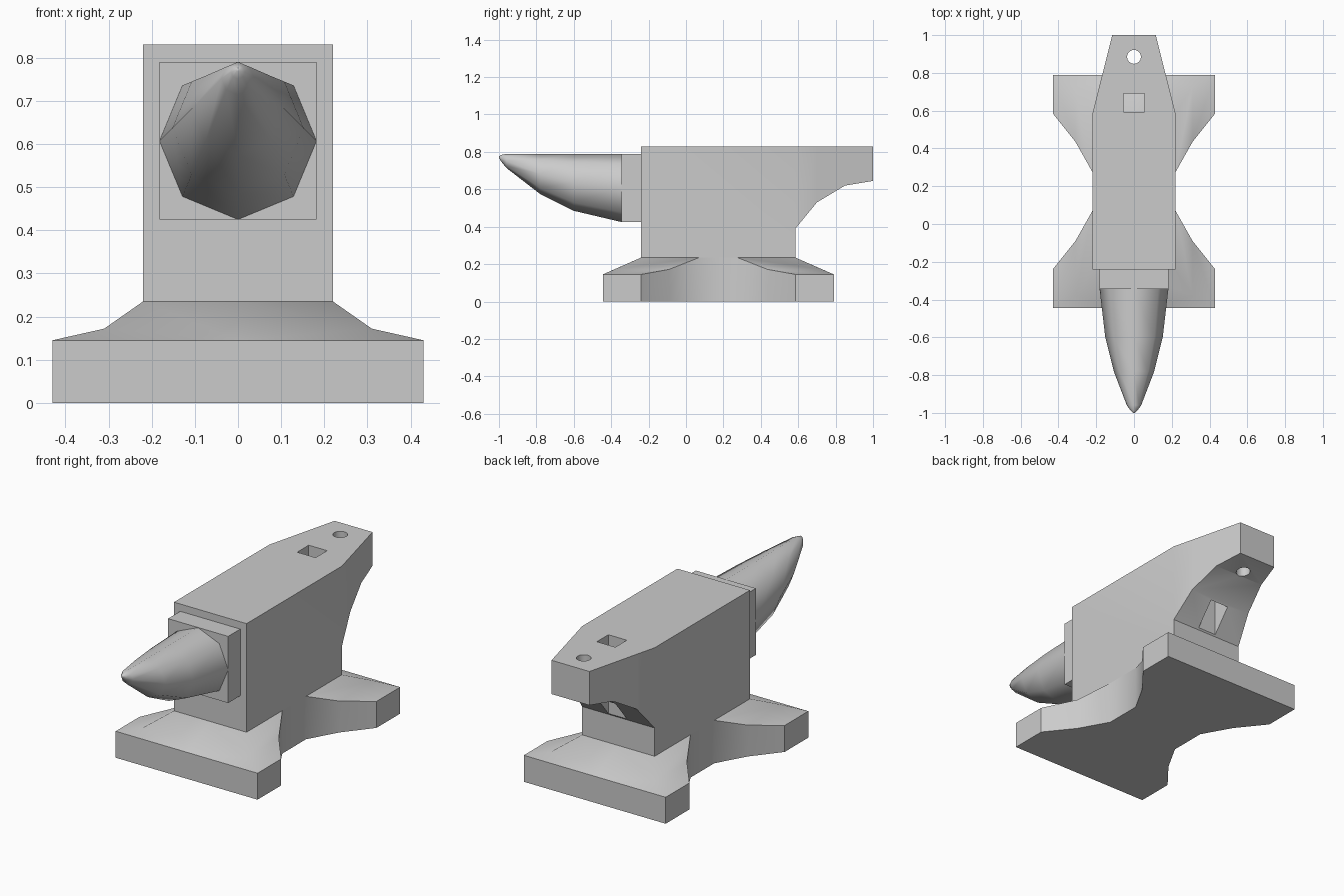
import bpy, bmesh, math

if "Cube" in bpy.data.objects:
    bpy.data.objects.remove(bpy.data.objects["Cube"])

MID = 0.1725  # y of the base's symmetry plane


def make_object(name, bm, smooth=None):
    bmesh.ops.recalc_face_normals(bm, faces=bm.faces)
    mesh = bpy.data.meshes.new(name)
    bm.to_mesh(mesh)
    bm.free()
    ob = bpy.data.objects.new(name, mesh)
    bpy.context.collection.objects.link(ob)
    if smooth:
        bpy.ops.object.select_all(action='DESELECT')
        ob.select_set(True)
        bpy.context.view_layer.objects.active = ob
        bpy.ops.object.shade_smooth_by_angle(angle=math.radians(smooth))
    return ob


def box(bm, x, y0, y1, z0, z1):
    vs = bmesh.ops.create_cube(bm, size=1)['verts']
    for v in vs:
        v.co = (v.co.x * 2 * x, (y0 + y1) / 2 + v.co.y * (y1 - y0),
                (z0 + z1) / 2 + v.co.z * (z1 - z0))


def build_base():
    bm = bmesh.new()
    # One quarter: outer and inner edges of the flared foot, from tip to waist
    outer = [(.43, -.24, .145), (.31, -.09, .172), (.22, .07, .235)]
    front = [(.43, -.445, .145), (.31, -.383, .172), (.22, -.24, .235)]
    for sx in (1, -1):
        for sy in (1, -1):
            def V(p, z=None):
                y = p[1] if sy > 0 else 2 * MID - p[1]
                return bm.verts.new((sx * p[0], y, p[2] if z is None else z))
            for i in range(2):
                bm.faces.new([V(front[i]), V(outer[i]), V(outer[i + 1]), V(front[i + 1])])
                bm.faces.new([V(outer[i], 0), V(outer[i + 1], 0), V(outer[i + 1]), V(outer[i])])
            bm.faces.new([V(front[0], 0), V(outer[0], 0), V(outer[0]), V(front[0])])
            # underside quarter
            rim = [front[0]] + outer + [(.22, MID, 0), (0, MID, 0), (0, -.445, 0)]
            bm.faces.new([V(p, 0) for p in rim])
            # half of the front wall and half of the front slope
            c = (0, -.445, .145)
            bm.faces.new([V(front[0], 0), V(front[0]), V(c), V(c, 0)])
            bm.faces.new([V(p) for p in front] + [V((0, -.24, .235)), V(c)])
            # waist wall
            w = (.22, MID, .235)
            bm.faces.new([V(outer[2], 0), V(w, 0), V(w), V(outer[2])])
            # cap under the body
            bm.faces.new([V((0, -.24, .235)), V(front[2]), V(outer[2]), V(w), V((0, MID, .235))])
    bmesh.ops.remove_doubles(bm, verts=bm.verts, dist=1e-4)
    return make_object("base", bm, 37)


def build_body():
    # Side profile with a heel that narrows towards the back
    under = [(-.24, .235), (.585, .235), (.585, .39), (.70, .53), (.85, .62), (1, .645)]
    top = [(1, .83), (.85, .83), (.70, .83), (.585, .83), (-.24, .83)]
    bm = bmesh.new()

    def half(y):
        return .22 - .105 * max(0, y - .585) / .415
    sides = [[bm.verts.new((s * half(y), y, z)) for y, z in under + top] for s in (-1, 1)]
    n = len(sides[0])
    for i in range(n):
        j = (i + 1) % n
        bm.faces.new([sides[0][i], sides[0][j], sides[1][j], sides[1][i]])
    for s in sides:
        bm.faces.new([s[i] for i in (0, 1, 2, 9, 10)])
        for a in (2, 3, 4):
            bm.faces.new([s[a], s[a + 1], s[10 - a], s[11 - a]])
    return make_object("body", bm)


def build_horn():
    # Octagonal rings sharing a flat top line
    rings = [(-.345, .182, .607), (-.6, .152, .637), (-.78, .107, .682),
             (-.96, .038, .752), (-.99, .016, .767), (-1, .004, .772)]
    bm = bmesh.new()
    loops = []
    for y, r, zc in rings:
        loops.append([bm.verts.new((r * math.sin(k * math.pi / 4), y,
                                    zc + r * math.cos(k * math.pi / 4))) for k in range(8)])
    for a, b in zip(loops, loops[1:]):
        for k in range(8):
            m = (k + 1) % 8
            bm.faces.new([a[k], a[m], b[m], b[k]])
    bm.faces.new(loops[0])
    bm.faces.new(loops[-1])
    return make_object("horn", bm, 55)


build_base()
body = build_body()
build_horn()

# Block joining horn and body
bm = bmesh.new()
box(bm, .182, -.345, -.24, .425, .79)
make_object("horn_block", bm)

# Square and round tool holes through the heel
bm = bmesh.new()
box(bm, .056, .592, .692, .3, 1)
square = make_object("square_hole_cutter", bm)
bm = bmesh.new()
bmesh.ops.create_cone(bm, cap_ends=True, segments=16, radius1=.037, radius2=.037, depth=.6)
bmesh.ops.translate(bm, verts=bm.verts, vec=(0, .885, .75))
rnd = make_object("round_hole_cutter", bm)
for cutter in (square, rnd):
    mod = body.modifiers.new(cutter.name, 'BOOLEAN')
    mod.operation = 'DIFFERENCE'
    mod.solver = 'EXACT'
    mod.object = cutter
    cutter.hide_render = True
    cutter.display_type = 'WIRE'
bpy.context.view_layer.objects.active = body
for mod in list(body.modifiers):
    bpy.ops.object.modifier_apply(modifier=mod.name)
for cutter in (square, rnd):
    bpy.data.objects.remove(cutter)
bpy.ops.object.select_all(action='DESELECT')
body.select_set(True)
bpy.ops.object.shade_smooth_by_angle(angle=math.radians(32))
